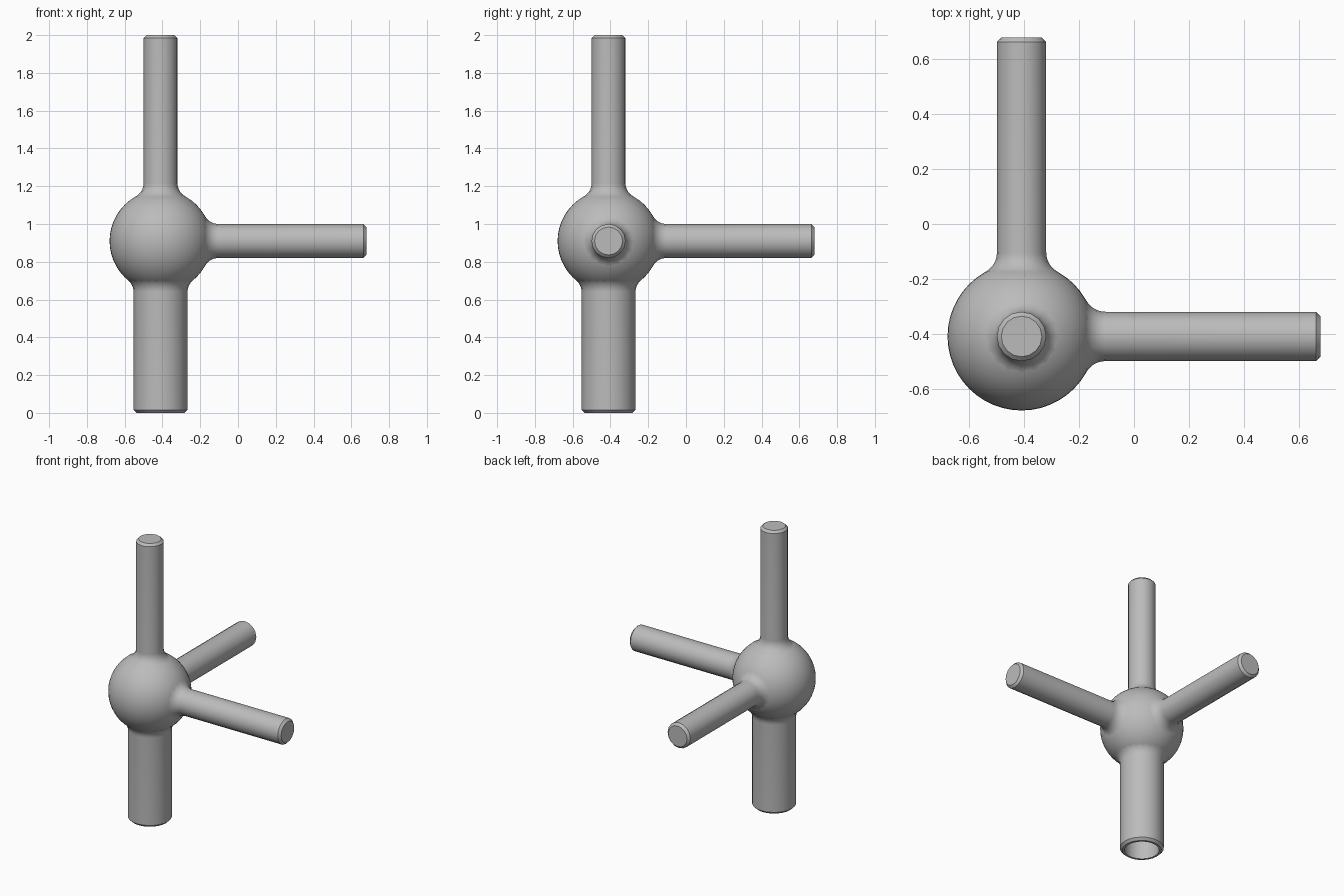
import bpy, bmesh, math
from mathutils import Vector, Matrix

if "Cube" in bpy.data.objects:
    bpy.data.objects.remove(bpy.data.objects["Cube"])

CENTRE = Vector((-0.41, -0.41, 0.91))
BALL, FILLET, CHAMFER = 0.27, 0.08, 0.016

grey = bpy.data.materials.new("plain_grey")
grey.use_nodes = True
COLOUR = (0.5, 0.5, 0.5, 1)
grey.diffuse_color = COLOUR
grey.node_tree.nodes["Principled BSDF"].inputs["Base Color"].default_value = COLOUR


def finish(bm, name):
    bmesh.ops.recalc_face_normals(bm, faces=bm.faces)
    mesh = bpy.data.meshes.new(name)
    bm.to_mesh(mesh)
    bm.free()
    mesh.materials.append(grey)
    obj = bpy.data.objects.new(name, mesh)
    bpy.context.collection.objects.link(obj)
    bpy.ops.object.select_all(action='DESELECT')
    obj.select_set(True)
    bpy.context.view_layer.objects.active = obj
    bpy.ops.object.shade_smooth_by_angle(angle=math.radians(32))
    return obj


def blended_profile(radius, length):
    """(radius, distance) pairs: concave fillet off the ball, shaft, chamfered end."""
    mid = Vector((radius + FILLET, 0))
    mid.y = math.sqrt((BALL + FILLET) ** 2 - mid.x ** 2)
    sweep = math.atan2(mid.y, mid.x)
    points = []
    for i in range(9):
        a = math.pi + sweep * (1 - i / 8)
        points.append((mid.x + FILLET * math.cos(a), mid.y + FILLET * math.sin(a)))
    return points + [(radius, length - CHAMFER), (radius - CHAMFER, length)]


def lathe(name, profile, direction, sides):
    bm = bmesh.new()
    rings = []
    for r, d in profile:
        ring = []
        for i in range(sides):
            a = 2 * math.pi * i / sides
            ring.append(bm.verts.new((r * math.cos(a), r * math.sin(a), d)))
        rings.append(ring)
    for lower, upper in zip(rings, rings[1:]):
        for i in range(sides):
            j = (i + 1) % sides
            bm.faces.new((lower[i], lower[j], upper[j], upper[i]))
    bm.faces.new(rings[0])
    bm.faces.new(rings[-1])
    turn = Vector((0, 0, 1)).rotation_difference(Vector(direction)).to_matrix().to_4x4()
    bm.transform(Matrix.Translation(CENTRE) @ turn)
    return finish(bm, name)


# Central ball
bm = bmesh.new()
bmesh.ops.create_uvsphere(bm, u_segments=48, v_segments=24, radius=BALL)
bm.transform(Matrix.Translation(CENTRE))
finish(bm, "centre_ball")

# Three equal solid rods
rod = blended_profile(0.09, 1.09)
for name, direction in (("upper_rod", (0, 0, 1)), ("left_rod", (1, 0, 0)), ("back_rod", (0, 1, 0))):
    lathe(name, rod, direction, 16)

# Thicker lower socket with an open bore
bore = [(0.112, 0.91), (0.112, 0.25)]
lathe("lower_socket", blended_profile(0.143, 0.91) + bore, (0, 0, -1), 24)
